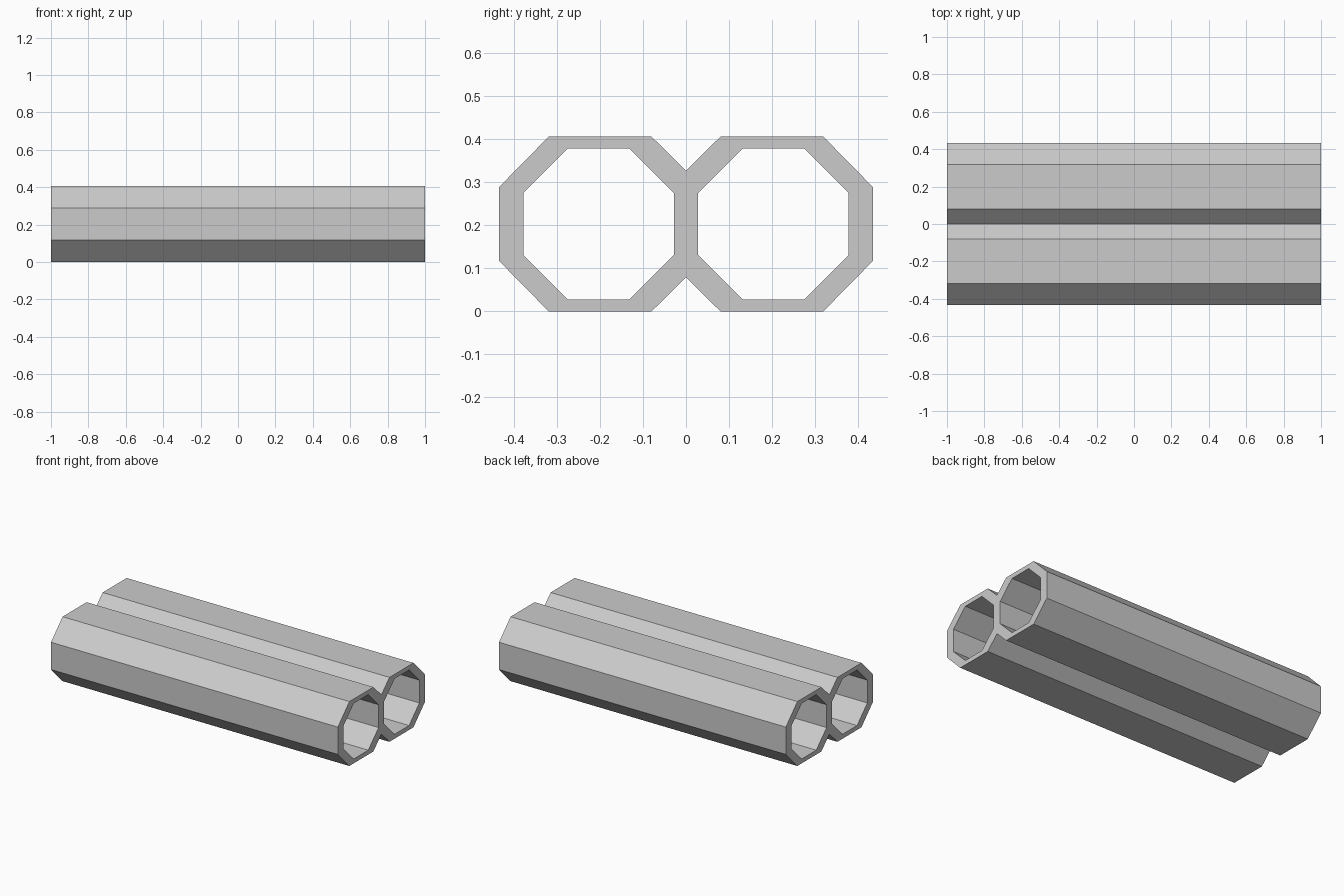
import bpy
import bmesh

# Remove the default object
cube = bpy.data.objects.get("Cube")
if cube:
    bpy.data.objects.remove(cube, do_unlink=True)

# Single grey material
GREY = (0.6, 0.6, 0.6, 1.0)
grey = bpy.data.materials.new("light grey")
grey.use_nodes = True
grey.diffuse_color = GREY
grey.node_tree.nodes["Principled BSDF"].inputs["Base Color"].default_value = GREY

# Cross-section of one tube as matching (y, z) corners, lower half first;
# the upper half is the reflection about the tube's mid height
MID = 0.203
HALF_LENGTH = 1.0
lower_outer = [(0.0, 0.079), (0.08, 0.0), (0.319, 0.0), (0.434, 0.117)]
lower_inner = [(0.028, 0.131), (0.131, 0.028), (0.275, 0.028), (0.378, 0.131)]


def full_ring(lower):
    return lower + [(y, 2 * MID - z) for y, z in reversed(lower)]


def ring_verts(bm, ring, x):
    return [bm.verts.new((x, y, z)) for y, z in ring]


# Back tube: outer walls, bore and the two end rims
bm = bmesh.new()
outer, inner = full_ring(lower_outer), full_ring(lower_inner)
out_a, out_b = (ring_verts(bm, outer, x) for x in (-HALF_LENGTH, HALF_LENGTH))
in_a, in_b = (ring_verts(bm, inner, x) for x in (-HALF_LENGTH, HALF_LENGTH))
count = len(outer)
for i in range(count):
    j = (i + 1) % count
    if j:  # the shared wall on the centre plane stays open for the mirror
        bm.faces.new((out_a[j], out_a[i], out_b[i], out_b[j]))
    bm.faces.new((in_a[i], in_a[j], in_b[j], in_b[i]))
    bm.faces.new((out_a[i], out_a[j], in_a[j], in_a[i]))
    bm.faces.new((out_b[j], out_b[i], in_b[i], in_b[j]))
bmesh.ops.recalc_face_normals(bm, faces=bm.faces)

# Make sure the rims face outwards
bm.normal_update()
rim = next(f for f in bm.faces if f.calc_center_median().x > HALF_LENGTH - 0.01)
if rim.normal.x < 0:
    bmesh.ops.reverse_faces(bm, faces=bm.faces)

mesh = bpy.data.meshes.new("double_tube")
bm.to_mesh(mesh)
bm.free()
mesh.materials.append(grey)
tube = bpy.data.objects.new("double_tube", mesh)
bpy.context.collection.objects.link(tube)

# Front tube, joined along the shared wall
mirror = tube.modifiers.new("front_tube", "MIRROR")
mirror.use_axis = (False, True, False)
mirror.use_clip = True
mirror.merge_threshold = 0.001
